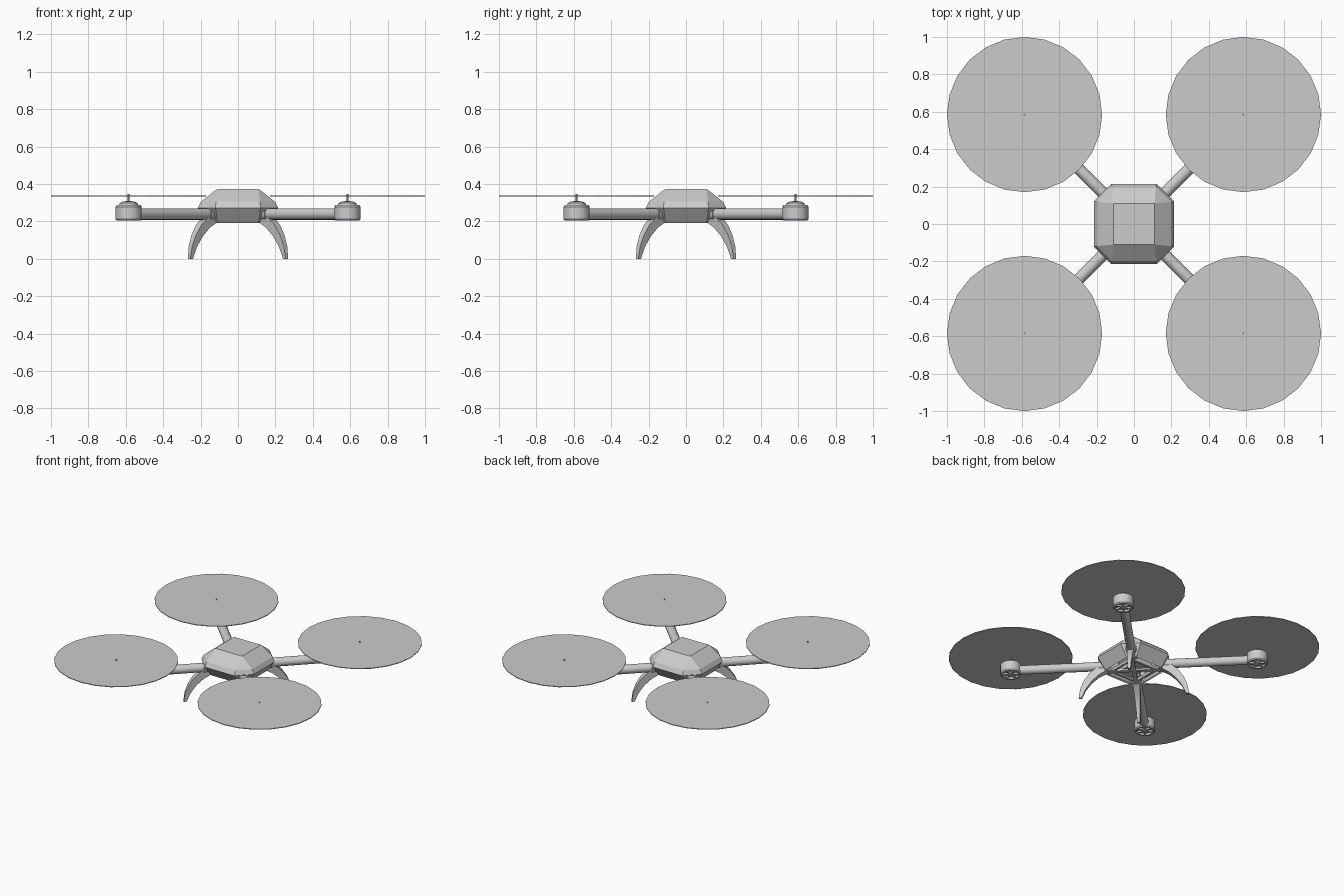
import bpy, bmesh
from math import sin, cos, pi, radians
from mathutils import Matrix, Vector

if "Cube" in bpy.data.objects:
    bpy.data.objects.remove(bpy.data.objects["Cube"])


def loft(name, rings, caps=True, smooth=False):
    """Skin a list of point rings; optionally close both ends."""
    bm = bmesh.new()
    vs = [[bm.verts.new(p) for p in ring] for ring in rings]
    n = len(rings[0])
    for a, b in zip(vs, vs[1:]):
        for i in range(n):
            bm.faces.new((a[i], a[(i + 1) % n], b[(i + 1) % n], b[i]))
    if caps:
        bm.faces.new(vs[0][::-1])
        bm.faces.new(vs[-1])
    bmesh.ops.remove_doubles(bm, verts=bm.verts, dist=1e-5)
    bmesh.ops.recalc_face_normals(bm, faces=bm.faces)
    me = bpy.data.meshes.new(name)
    bm.to_mesh(me)
    bm.free()
    ob = bpy.data.objects.new(name, me)
    bpy.context.collection.objects.link(ob)
    if smooth:
        bpy.ops.object.select_all(action='DESELECT')
        ob.select_set(True)
        bpy.context.view_layer.objects.active = ob
        bpy.ops.object.shade_smooth_by_angle(angle=radians(35))
    return ob


def lathe(name, profile, center=(0, 0), n=24, smooth=True):
    cx, cy = center
    return loft(name, [[(cx + r * cos(2 * pi * i / n), cy + r * sin(2 * pi * i / n), z)
                        for i in range(n)] for r, z in profile], smooth=smooth)


def box(name, center, size, angle=0):
    x, y, z = (s / 2 for s in size)
    base = [(-x, -y), (x, -y), (x, y), (-x, y)]
    ob = loft(name, [[(a, b, h) for a, b in base] for h in (-z, z)])
    ob.data.transform(Matrix.Translation(center) @ Matrix.Rotation(angle, 4, 'Z'))
    return ob


def octagon(w, f, z):
    """Chamfered square: w = half width, f = half length of each flat."""
    return [(w, -f, z), (w, f, z), (f, w, z), (-f, w, z),
            (-w, f, z), (-w, -f, z), (-f, -w, z), (f, -w, z)]


# Faceted canopy, an open-bottomed shell
shell = loft("body_shell", [octagon(.11, .11, .374), octagon(.198, .118, .305),
                            octagon(.215, .12, .272), octagon(.155, .11, .192)], caps=False)
box("canopy_lid", (0, 0, .371), (.22, .22, .006))
mod = shell.modifiers.new("thickness", 'SOLIDIFY')
mod.thickness = .01
mod.offset = -1

# Underside frame: battery block and diagonal and cross struts
box("battery", (0, 0, .23), (.12, .22, .05))
for i in range(2):
    box("diagonal_strut", (0, 0, .203), (.36, .025, .02), pi / 4 + i * pi / 2)
for s in (-1, 1):
    box("side_rail", (s * .105, 0, .203), (.016, .28, .02))
    box("cross_rail", (0, s * .105, .203), (.28, .016, .02))

# Four arms, each with motor, rotor disc and landing leg
R = .585 * 2 ** .5
OUTER = [(.37, 0), (.36, .065), (.336, .125), (.298, .18), (.245, .225)]
INNER = [(.35, 0), (.322, .065), (.283, .12), (.235, .165), (.165, .205)]
HALF = [.009, .013, .017, .021, .025]
for k, side in enumerate(("back_right", "back_left", "front_left", "front_right")):
    turn = Matrix.Rotation(pi / 4 + k * pi / 2, 4, 'Z')
    parts = []
    # Tubular arm
    parts.append(loft("arm_" + side, [[(x, .031 * cos(a), .239 + .031 * sin(a))
                 for a in [2 * pi * i / 16 for i in range(16)]] for x in (.1, R - .05)],
                 smooth=True))
    parts.append(loft("arm_socket_" + side, [[(x, .037 * cos(a), .241 + .037 * sin(a))
                 for a in [2 * pi * i / 16 for i in range(16)]] for x in (.16, .235)],
                 smooth=True))
    # Motor can with recessed base, cap and shaft
    parts.append(lathe("motor_" + side, [(.03, .22), (.055, .22), (.055, .206), (.064, .204),
                 (.07, .212), (.07, .278), (.063, .287), (.05, .288), (.048, .298),
                 (.03, .306), (.012, .308)], (R, 0)))
    parts.append(lathe("motor_hub_" + side, [(.02, .207), (.02, .225)], (R, 0), 12))
    for i in range(3):
        parts.append(box("motor_spoke_" + side, (R, 0, .214), (.11, .01, .012), i * pi / 3))
    parts.append(lathe("shaft_" + side, [(.005, .3), (.005, .347)], (R, 0), 8))
    # Spinning rotor drawn as a thin disc
    parts.append(lathe("rotor_disc_" + side, [(.415, .333), (.415, .338)], (R, 0), 24, False))
    # Curved, tapering leg
    parts.append(loft("leg_" + side, [[(o[0], -h, o[1]), (o[0], h, o[1]),
                                       (i[0], h, i[1]), (i[0], -h, i[1])]
                                      for o, i, h in zip(OUTER, INNER, HALF)], smooth=True))
    for p in parts:
        p.data.transform(turn)
